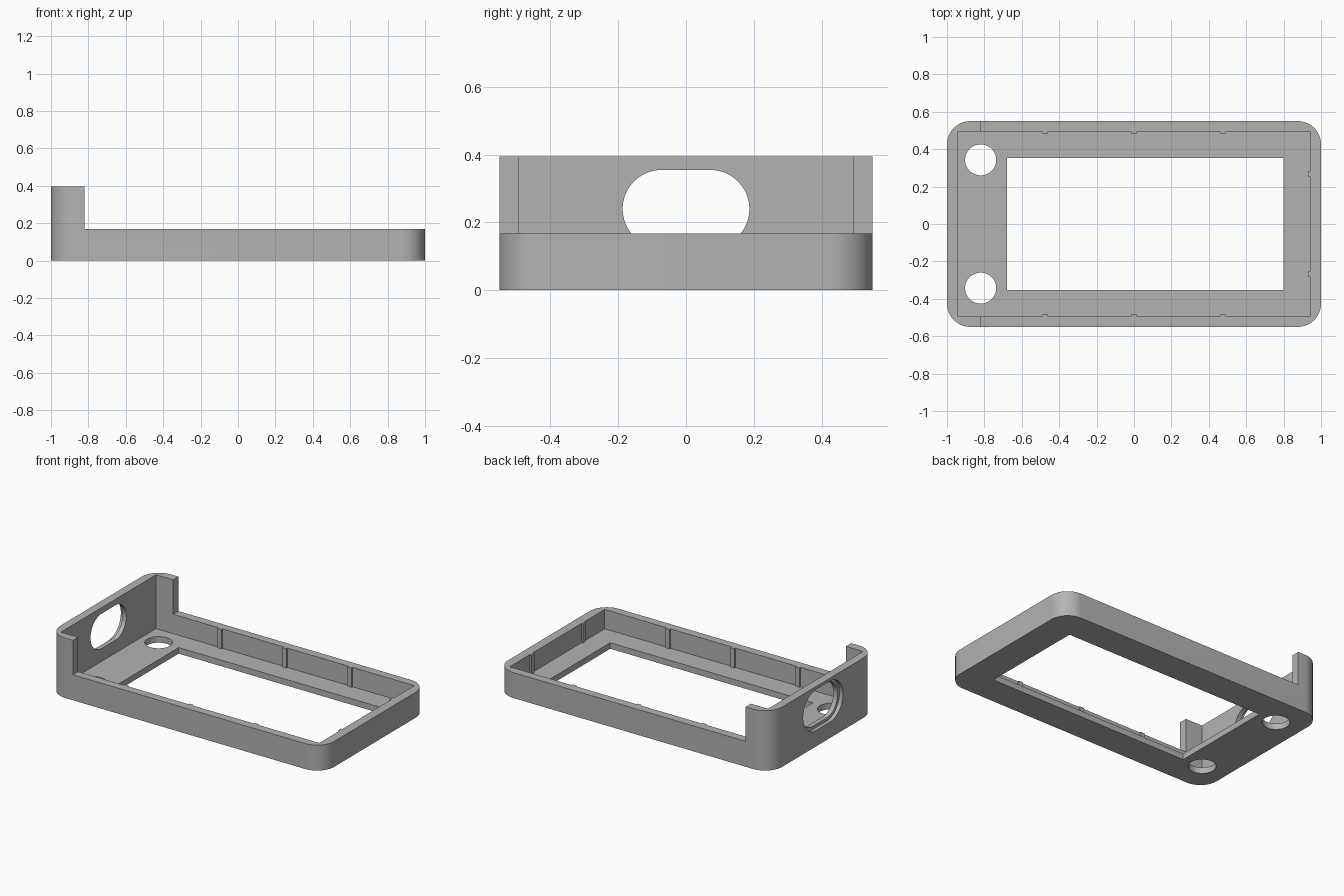
import bpy, bmesh, math
from mathutils import Matrix, Vector

cube = bpy.data.objects.get("Cube")
if cube:
    bpy.data.objects.remove(cube, do_unlink=True)

HALF_X, HALF_Y = 1.0, 0.55      # outer footprint
TALL, LOW, FLOOR = 0.395, 0.168, 0.04
IN_X0, IN_X1, IN_Y = -0.945, 0.94, 0.495
STEP_X = -0.82

grey = bpy.data.materials.new("plain grey")
grey.use_nodes = True
colour = (0.45, 0.45, 0.45, 1)
grey.diffuse_color = colour
grey.node_tree.nodes["Principled BSDF"].inputs["Base Color"].default_value = colour


def rounded(hx, hy, r, steps=16):
    """Outline of a rounded rectangle centred on the origin."""
    pts = []
    for q, (sx, sy) in enumerate([(1, 1), (-1, 1), (-1, -1), (1, -1)]):
        for i in range(steps + 1):
            a = math.pi / 2 * (q + i / steps)
            p = Vector((sx * (hx - r) + r * math.cos(a), sy * (hy - r) + r * math.sin(a)))
            if not pts or (p - pts[-1]).length > 1e-5:
                pts.append(p)
    return pts


def prism(name, outline, depth, matrix):
    """Extrude an outline along local z, then place it."""
    bm = bmesh.new()
    face = bm.faces.new([bm.verts.new((p[0], p[1], 0)) for p in outline])
    top = bmesh.ops.extrude_face_region(bm, geom=[face])["geom"]
    bmesh.ops.translate(bm, vec=(0, 0, depth),
                        verts=[g for g in top if isinstance(g, bmesh.types.BMVert)])
    bm.transform(matrix)
    bmesh.ops.recalc_face_normals(bm, faces=bm.faces)
    mesh = bpy.data.meshes.new(name)
    bm.to_mesh(mesh)
    bm.free()
    mesh.materials.append(grey)
    ob = bpy.data.objects.new(name, mesh)
    bpy.context.collection.objects.link(ob)
    return ob


def box(name, x0, x1, y0, y1, z0, z1):
    return prism(name, [(x0, y0), (x1, y0), (x1, y1), (x0, y1)], z1 - z0,
                 Matrix.Translation((0, 0, z0)))


def combine(target, tool, operation="DIFFERENCE"):
    tool.hide_render = True
    mod = target.modifiers.new("cut", "BOOLEAN")
    mod.operation, mod.object, mod.solver = operation, tool, "EXACT"
    bpy.context.view_layer.objects.active = target
    bpy.ops.object.modifier_apply(modifier=mod.name)
    bpy.data.objects.remove(tool, do_unlink=True)


# Rounded block hollowed into a tray
case = prism("case_frame", rounded(HALF_X, HALF_Y, 0.125), TALL, Matrix())
combine(case, box("cavity", IN_X0, IN_X1, -IN_Y, IN_Y, FLOOR, 1))

# Slim ribs on the inside of the long walls and the end wall
for side in (-1, 1):
    for x in (-0.475, 0, 0.475):
        y0, y1 = sorted((side * (IN_Y - 0.01), side * (IN_Y + 0.02)))
        combine(case, box("rib", x - 0.015, x + 0.015, y0, y1, FLOOR / 2, 0.3), "UNION")
    y = side * 0.268
    combine(case, box("rib", IN_X1 - 0.01, IN_X1 + 0.02, y - 0.015, y + 0.015,
                      FLOOR / 2, 0.3), "UNION")

# Lower the walls everywhere but the tall end
combine(case, box("step_cut", STEP_X, 2, -1, 1, LOW, 1))

# Window and two round holes through the floor
combine(case, box("window_cut", -0.68, 0.80, -0.353, 0.353, -0.1, 0.1))
for side in (-1, 1):
    combine(case, prism("hole_cut", rounded(0.083, 0.083, 0.083), 0.2,
                        Matrix.Translation((STEP_X, side * 0.343, -0.1))))

# Slot through the tall end, with a wider recess on the outside
upright = Matrix(((0, 0, 1, 0), (1, 0, 0, 0), (0, 1, 0, 0), (0, 0, 0, 1)))
for x, hy, hz, depth in ((-1.1, 0.187, 0.115, 0.2), (-1.1, 0.207, 0.135, 0.125)):
    combine(case, prism("slot_cut", rounded(hy, hz, hz), depth,
                        Matrix.Translation((x, 0, 0.24)) @ upright))

# Smooth corners with crisp edges
bpy.ops.object.select_all(action="DESELECT")
case.select_set(True)
bpy.context.view_layer.objects.active = case
bpy.ops.object.shade_smooth_by_angle(angle=math.radians(30))
